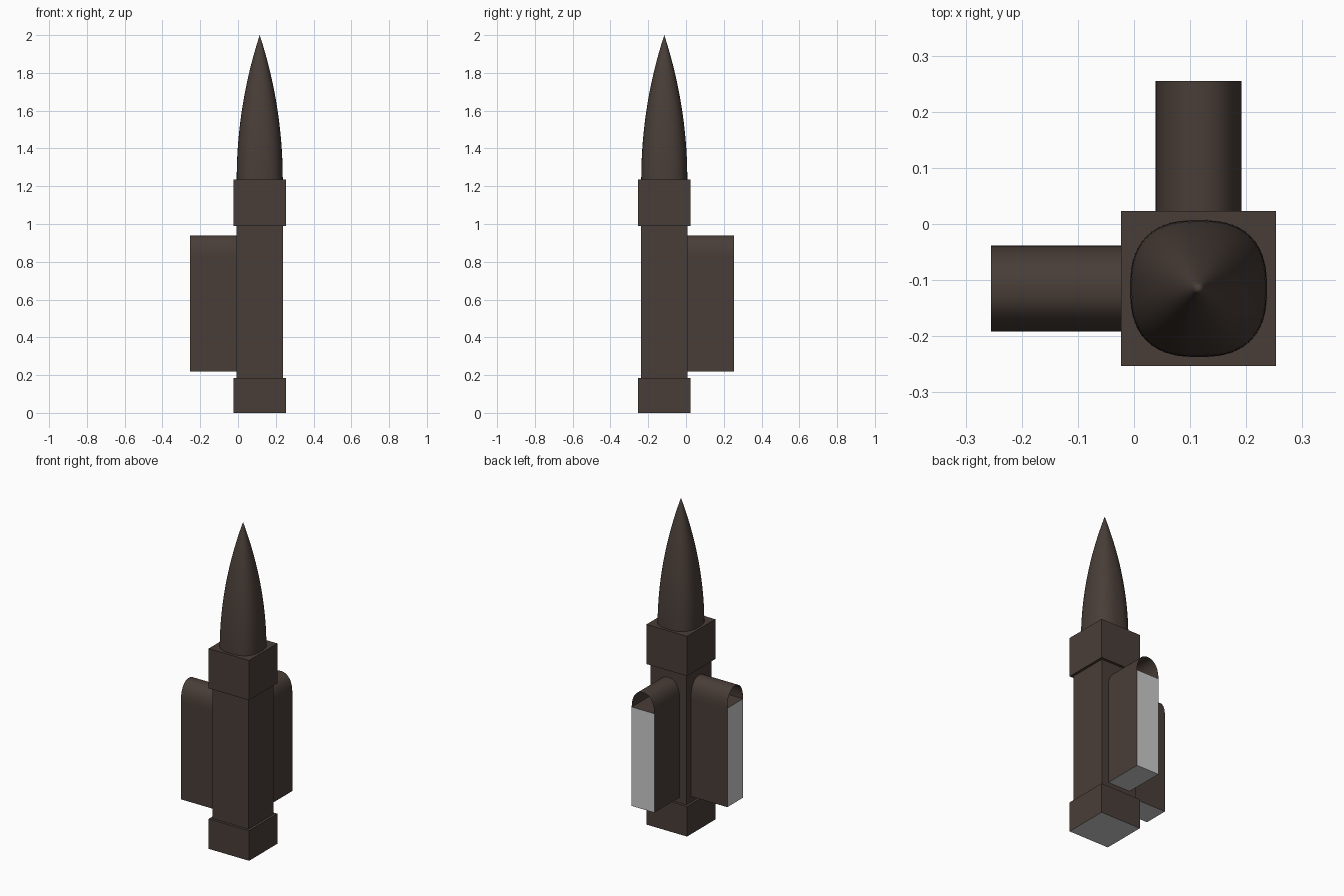
import bpy, bmesh, math
from mathutils import Matrix

if "Cube" in bpy.data.objects:
    bpy.data.objects.remove(bpy.data.objects["Cube"])

C = 0.115  # the tower stands at (C, -C); the arms run to -x and +y


def material(name, rgb):
    m = bpy.data.materials.new(name)
    m.diffuse_color = (*rgb, 1)
    m.use_nodes = True
    m.node_tree.nodes["Principled BSDF"].inputs["Base Color"].default_value = m.diffuse_color
    return m


BROWN = material("dark brown", (0.067, 0.048, 0.039))
GREY = material("light grey", (0.6, 0.6, 0.6))


def finish(name, bm, smooth=False):
    me = bpy.data.meshes.new(name)
    bm.to_mesh(me)
    bm.free()
    me.materials.append(BROWN)
    me.materials.append(GREY)
    ob = bpy.data.objects.new(name, me)
    bpy.context.collection.objects.link(ob)
    if smooth:
        bpy.context.view_layer.objects.active = ob
        ob.select_set(True)
        bpy.ops.object.shade_smooth_by_angle(angle=math.radians(35))
        ob.select_set(False)
    return ob


def box(name, x0, x1, y0, y1, z0, z1, grey=lambda n: False, turn=None):
    bm = bmesh.new()
    size = Matrix.Diagonal((x1 - x0, y1 - y0, z1 - z0, 1))
    mid = Matrix.Translation(((x0 + x1) / 2, (y0 + y1) / 2, (z0 + z1) / 2))
    bmesh.ops.create_cube(bm, size=1, matrix=mid @ size)
    bm.normal_update()
    for f in bm.faces:
        f.material_index = int(grey(f.normal))
    if turn:
        bm.transform(turn)
    return finish(name, bm)


def tower_block(name, half, z0, z1, grey=lambda n: False):
    return box(name, C - half, C + half, -C - half, -C + half, z0, z1, grey)


# Square tower: base, shaft and collar
tower_block("base", 0.138, 0, 0.185, lambda n: n.z < -0.5)
tower_block("shaft", 0.122, 0.185, 0.99)
tower_block("collar", 0.138, 0.99, 1.235)

# Pointed spire: rounded-square section on an arc profile
bm = bmesh.new()
H, W, N, RINGS = 0.765, 0.122, 64, 24
R = (H * H + W * W) / (2 * W)
rings = []
for i in range(RINGS):
    z = H * i / RINGS
    r = math.sqrt(R * R - z * z) - (R - W)
    n = 2.55 - 0.4 * i / RINGS
    ring = []
    for k in range(N):
        a = 2 * math.pi * k / N
        c, s = math.cos(a), math.sin(a)
        d = r / (abs(c) ** n + abs(s) ** n) ** (1 / n)
        ring.append(bm.verts.new((C + d * c, -C + d * s, 1.235 + z)))
    rings.append(ring)
tip = bm.verts.new((C, -C, 2.0))
for k in range(N):
    j = (k + 1) % N
    for a, b in zip(rings, rings[1:]):
        bm.faces.new((a[k], a[j], b[j], b[k]))
    bm.faces.new((rings[-1][k], rings[-1][j], tip))
finish("spire", bm, True)

# Two arms with open arched roofs, the second mirrored across the diagonal
OUT, IN, HW, Z0, Z1, ZT = -0.255, -0.008, 0.077, 0.22, 0.83, 0.94
turn = Matrix.Translation((C, -C, 0)) @ Matrix.Rotation(-math.pi / 2, 4, 'Z') @ Matrix.Translation((-C, C, 0))
for side, m in (("left", Matrix.Identity(4)), ("back", turn)):
    box(side + "_arm", OUT, IN, -C - HW, -C + HW, Z0, Z1,
        lambda n: n.x < -0.5 or n.z < -0.5, m)
    bm = bmesh.new()
    prev = None
    for k in range(25):
        a = math.pi * k / 24
        y = -C - HW * math.copysign(abs(math.cos(a)) ** 0.9, math.cos(a))
        z = Z1 + (ZT - Z1) * math.sin(a) ** 0.9
        pair = [bm.verts.new((x, y, z)) for x in (OUT, IN)]
        if prev:
            bm.faces.new((prev[0], prev[1], pair[1], pair[0]))
        prev = pair
    bm.transform(m)
    finish(side + "_arm_roof", bm, True)
